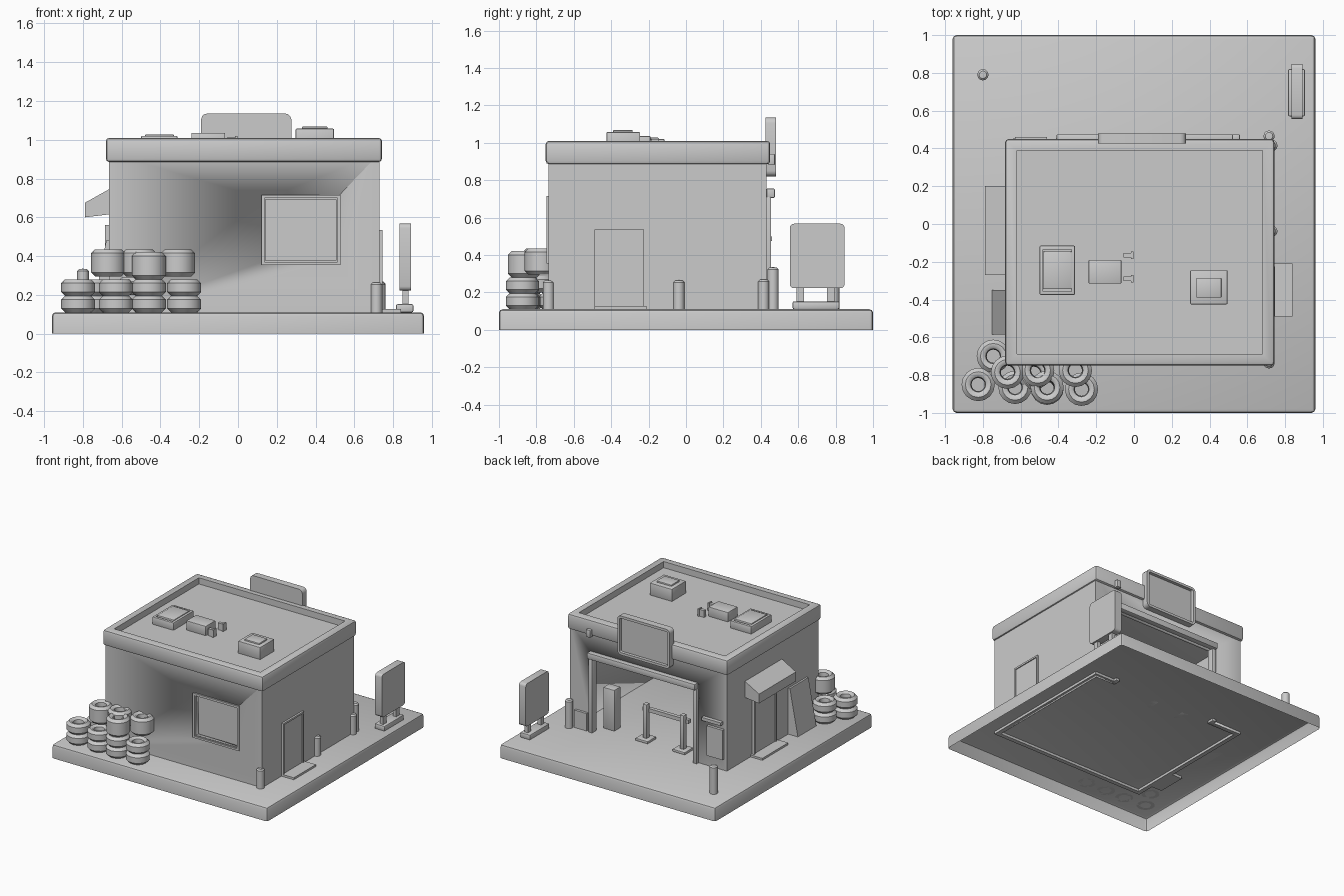
import bpy, bmesh, math
from mathutils import Matrix, Vector

old = bpy.data.objects.get("Cube")
if old:
    bpy.data.objects.remove(old, do_unlink=True)

grey = bpy.data.materials.new("plain grey")
grey.use_nodes = True
GREY = (0.6, 0.6, 0.6, 1)
grey.diffuse_color = GREY
grey.node_tree.nodes["Principled BSDF"].inputs["Base Color"].default_value = GREY


def finish(bm, name):
    """Turn a bmesh into a shaded object."""
    bmesh.ops.recalc_face_normals(bm, faces=bm.faces)
    mesh = bpy.data.meshes.new(name)
    bm.to_mesh(mesh)
    bm.free()
    mesh.materials.append(grey)
    ob = bpy.data.objects.new(name, mesh)
    bpy.context.collection.objects.link(ob)
    bpy.ops.object.select_all(action='DESELECT')
    ob.select_set(True)
    bpy.context.view_layer.objects.active = ob
    bpy.ops.object.shade_smooth_by_angle(angle=math.radians(40))
    return ob


def cube(x, y, z):
    """Box between the given (low, high) pairs."""
    bm = bmesh.new()
    size = [b - a for a, b in (x, y, z)]
    mid = [(a + b) / 2 for a, b in (x, y, z)]
    bmesh.ops.create_cube(bm, size=1, matrix=Matrix.Translation(mid) @ Matrix.Diagonal((*size, 1)))
    return bm


def face_to(bm, direction):
    bm.normal_update()
    return max(bm.faces, key=lambda f: f.normal.dot(Vector(direction)))


def box(name, x, y, z, bevel=0.0, axis=None, segments=2, inset=None, open_bottom=False):
    """Box with optional rounded edges (all, or along one axis) and a sunk face."""
    bm = cube(x, y, z)
    if open_bottom:
        bmesh.ops.delete(bm, geom=[face_to(bm, (0, 0, -1))], context='FACES_ONLY')
    if bevel:
        edges = [e for e in bm.edges if axis is None
                 or abs((e.verts[0].co - e.verts[1].co).normalized()[axis]) > 0.9]
        if open_bottom:
            edges = [e for e in edges if not e.is_boundary]
        bmesh.ops.bevel(bm, geom=edges, offset=bevel, segments=segments, profile=0.5, affect='EDGES')
    if inset:
        direction, width, depth = inset
        face = face_to(bm, direction)
        bmesh.ops.inset_region(bm, faces=[face], thickness=width)
        new = bmesh.ops.extrude_face_region(bm, geom=[face])
        bmesh.ops.translate(bm, verts=[v for v in new['geom'] if isinstance(v, bmesh.types.BMVert)],
                            vec=-Vector(direction) * depth)
        if face.is_valid:
            bmesh.ops.delete(bm, geom=[face], context='FACES')
    return finish(bm, name)


def prism(name, profile, y):
    """Extrude an (x, z) profile along y."""
    bm = bmesh.new()
    face = bm.faces.new([bm.verts.new((px, y[0], pz)) for px, pz in profile])
    new = bmesh.ops.extrude_face_region(bm, geom=[face])
    bmesh.ops.translate(bm, verts=[v for v in new['geom'] if isinstance(v, bmesh.types.BMVert)],
                        vec=(0, y[1] - y[0], 0))
    return finish(bm, name)


def lathe(name, profile, x, y, z, steps=16):
    """Spin an (r, z) profile about a vertical axis."""
    bm = bmesh.new()
    verts = [bm.verts.new((x + r, y, z + h)) for r, h in profile]
    edges = [bm.edges.new(p) for p in zip(verts, verts[1:])]
    bmesh.ops.spin(bm, geom=verts + edges, cent=(x, y, z), axis=(0, 0, 1),
                   angle=2 * math.pi, steps=steps)
    bmesh.ops.remove_doubles(bm, verts=bm.verts, dist=0.0005)
    return finish(bm, name)


def cut(ob, x, y, z):
    cutter = finish(cube(x, y, z), "cutter")
    cutter.hide_render = True
    mod = ob.modifiers.new("cut", 'BOOLEAN')
    mod.operation, mod.solver, mod.object = 'DIFFERENCE', 'EXACT', cutter
    bpy.context.view_layer.objects.active = ob
    bpy.ops.object.modifier_apply(modifier=mod.name)
    bpy.data.objects.remove(cutter, do_unlink=True)


G = 0.11  # ground slab top

# Ground slab, hollow underneath
box("ground_slab", (-.96, .96), (-1, 1), (0, G), 0.02, open_bottom=True)

# Walls with garage opening and window hole
walls = box("walls", (-.665, .73), (-.735, .43), (.09, .93))
cut(walls, (-.63, .695), (-.70, .395), (.05, .90))
cut(walls, (-.38, .52), (.3, .6), (.05, .71))
cut(walls, (.14, .505), (-.9, -.6), (.375, .695))

# Roof with raised rim
box("roof", (-.682, .743), (-.75, .45), (.885, 1.01), 0.018,
    inset=((0, 0, 1), 0.062, 0.05))

# Front window
box("window_frame", (.12, .53), (-.747, -.735), (.355, .715), inset=((0, -1, 0), .022, .008))
cut(bpy.context.object, (.142, .508), (-.9, -.6), (.377, .693))
box("window_glass", (.135, .51), (-.705, -.70), (.37, .70))

# Side doors with steps
box("left_door", (.72, .746), (-.49, -.225), (G, .535), inset=((1, 0, 0), .02, .008))
box("left_step", (.73, .84), (-.49, -.21), (G, .126))
box("right_door", (-.685, -.65), (-.18, .11), (G, .56), inset=((-1, 0, 0), .02, .008))
box("right_step", (-.77, -.66), (-.2, .13), (G, .126))
prism("awning", [(-.665, .615), (-.79, .6), (-.79, .675), (-.665, .745)], (-.27, .2))
prism("leaning_panel", [(-.755, .09), (-.68, .48), (-.665, .48), (-.665, .09)], (-.585, -.35))

# Garage door surround
box("garage_beam", (-.41, .55), (.43, .475), (.705, .755), 0.006)
for side, x in (("left", .535), ("right", -.395)):
    box(side + "_garage_post", (x - .018, x + .018), (.40, .455), (.09, .71), 0.005)
box("left_low_panel", (.57, .68), (.425, .45), (G, .25))
box("right_wall_box", (-.64, -.5), (.42, .452), (.2, .44))
box("right_wall_shelf", (-.63, -.46), (.42, .46), (.475, .50))
box("wall_lamp", (.52, .56), (.44, .475), (.88, .94), 0.005)

# Vehicle lift and cabinet inside the garage
for side, x in (("left", .13), ("right", -.2)):
    box(side + "_lift_foot", (x - .055, x + .055), (.27, .38), (G, .13), 0.004)
    box(side + "_lift_post", (x - .018, x + .018), (.30, .34), (.12, .40), 0.004)
box("lift_beam", (-.24, .17), (.28, .31), (.33, .36))
box("cabinet", (.40, .50), (.26, .34), (G, .44), 0.005)

# Wall-mounted sign above the garage
box("garage_sign", (-.19, .275), (.425, .48), (.82, 1.135), 0.03, axis=1, segments=3,
    inset=((0, 1, 0), .02, .025))

# Free-standing sign
box("sign_foot", (.815, .905), (.57, .82), (G, .152), 0.008)
for side, y in (("front", .61), ("back", .775)):
    box(side + "_sign_leg", (.85, .88), (y - .02, y + .02), (.14, .24))
box("sign_board", (.833, .893), (.555, .848), (.222, .567), 0.022, axis=0, segments=3)

# Bollards
for x, y, top in ((.715, -.735, .265), (.73, -.038, .265), (.73, .415, .27),
                  (.715, .465, .335), (-.8, .79, .335)):
    h = top - G
    lathe("bollard", [(.03, 0), (.03, h - .012), (.02, h - .002), (0, h)], x, y, G, 12)

# Tyre stacks: two flat tyres each, thicker ones on top
def tyre(x, y, z, h):
    r = .088
    lathe("tyre", [(.04, 0), (r - .02, 0), (r, .02), (r, h - .02), (r - .02, h),
                   (.055, h), (.04, h - .012), (.035, h / 2), (.04, 0)], x, y, z)

for x, y in ((-.825, -.85), (-.745, -.70), (-.63, -.865), (-.46, -.87), (-.278, -.875)):
    tyre(x, y, G, .085)
    tyre(x, y, .195, .085)
for x, y in ((-.67, -.785), (-.46, -.865), (-.31, -.775), (-.51, -.775)):
    tyre(x, y, .295 if y > -.86 else .28, .14)
tyre(-.53, -.79, .2, .09)

# Rooftop equipment
ROOF = .955
box("skylight", (-.50, -.312), (-.375, -.115), (ROOF, 1.02), 0.006, inset=((0, 0, 1), .018, .015))
box("skylight_pane", (-.48, -.33), (-.345, -.145), (ROOF, 1.027), 0.006)
box("air_unit", (-.24, -.067), (-.315, -.19), (ROOF, 1.035), 0.004)
for y in (-.165, -.29):
    box("vent_stub", (-.055, -.005), (y - .012, y + .012), (ROOF, 1.015))
    box("vent_cap", (-.015, -.003), (y - .02, y + .02), (ROOF, 1.02))
box("cooler", (.297, .495), (-.425, -.245), (ROOF, 1.057), 0.005)
box("cooler_lid", (.33, .462), (-.39, -.285), (1.05, 1.068), 0.005)
